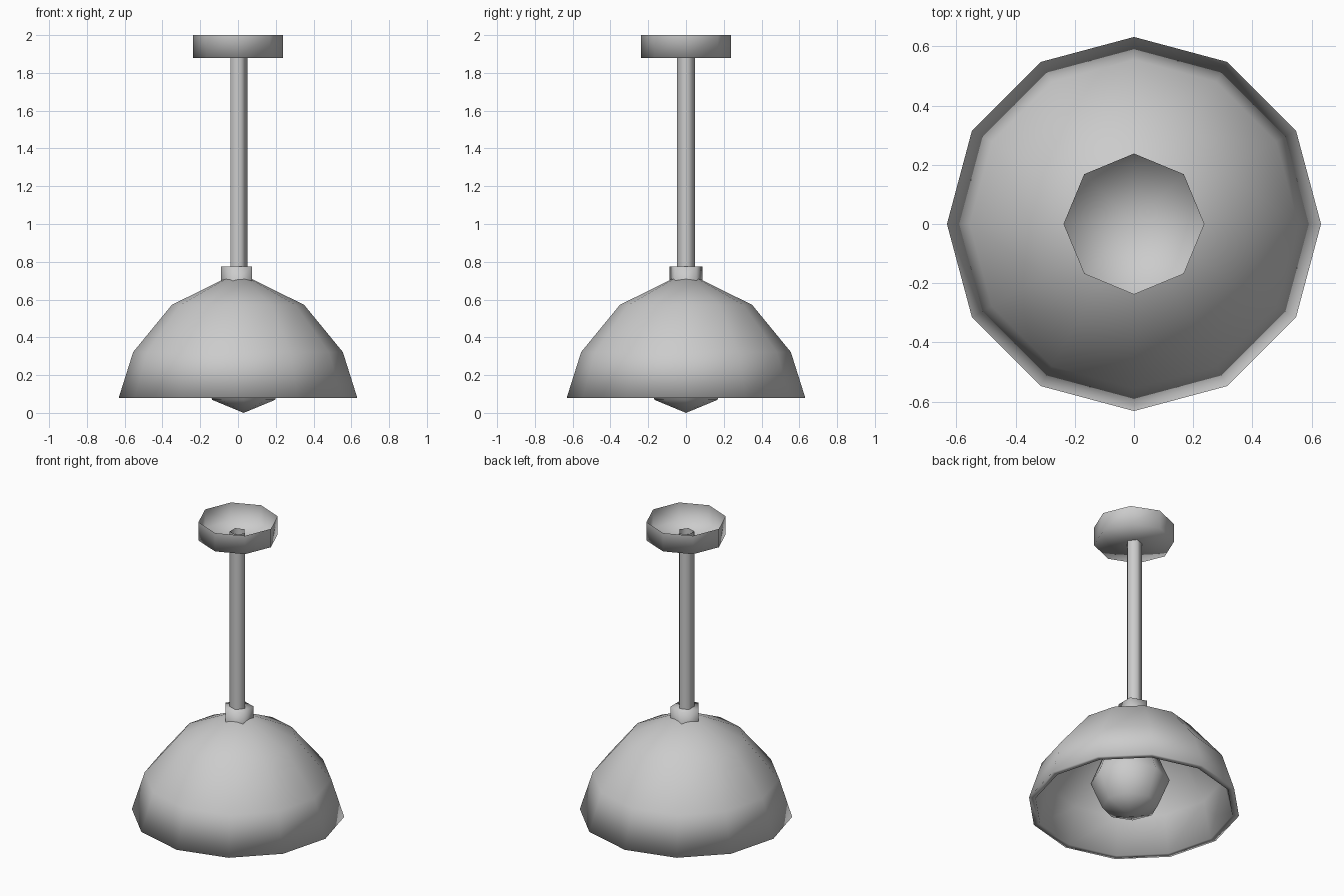
import bpy
import bmesh
from math import cos, sin, tau, pi

cube = bpy.data.objects.get("Cube")
if cube:
    bpy.data.objects.remove(cube, do_unlink=True)

COLOUR = (0.6, 0.6, 0.6, 1)
grey = bpy.data.materials.new("light_grey")
grey.use_nodes = True
grey.diffuse_color = COLOUR
grey.node_tree.nodes["Principled BSDF"].inputs["Base Color"].default_value = COLOUR


def lathe(name, profile, sides, turn=0.0, x=0.0):
    """Revolve (radius, height) points about a vertical axis; radius 0 makes a pole."""
    bm = bmesh.new()
    rings = []
    for r, z in profile:
        if r == 0:
            rings.append([bm.verts.new((x, 0, z))] * sides)
        else:
            angles = [turn + tau * i / sides for i in range(sides)]
            rings.append([bm.verts.new((x + r * cos(a), r * sin(a), z)) for a in angles])
    for low, high in zip(rings, rings[1:]):
        for i in range(sides):
            j = (i + 1) % sides
            corners = dict.fromkeys((low[i], low[j], high[j], high[i]))
            bm.faces.new(list(corners))
    for face in bm.faces:
        face.smooth = True
    mesh = bpy.data.meshes.new(name)
    bm.to_mesh(mesh)
    bm.free()
    mesh.materials.append(grey)
    obj = bpy.data.objects.new(name, mesh)
    bpy.context.collection.objects.link(obj)
    return obj


# Ceiling cup, open at the top
lathe("ceiling_cup", [(0, 1.88), (0.238, 1.88), (0.238, 2.0)], 8)

# Five-sided hollow rod, running down through the shade to the bulb
lathe("rod", [(0.049, 0.45), (0.049, 1.92)], 5)

# Five-sided collar on top of the shade
lathe("collar", [(0.091, 0.68), (0.091, 0.775), (0, 0.775)], 5, turn=pi)

# Domed shade with a thickened rim: inner surface, rim, outer surface
outer = [(0.632, 0.078), (0.555, 0.322), (0.35, 0.572), (0, 0.745)]
inner = [(0, 0.73), (0.342, 0.562), (0.541, 0.315), (0.592, 0.078)]
lathe("shade", inner + outer, 12)

# Bulb, slightly off centre
R = 0.235
bulb = [(0, 0)] + [(R * sin(a), R - R * cos(a)) for a in (pi / 4, pi / 2, 3 * pi / 4)] + [(0, 2 * R)]
lathe("bulb", bulb, 8, x=0.03)
